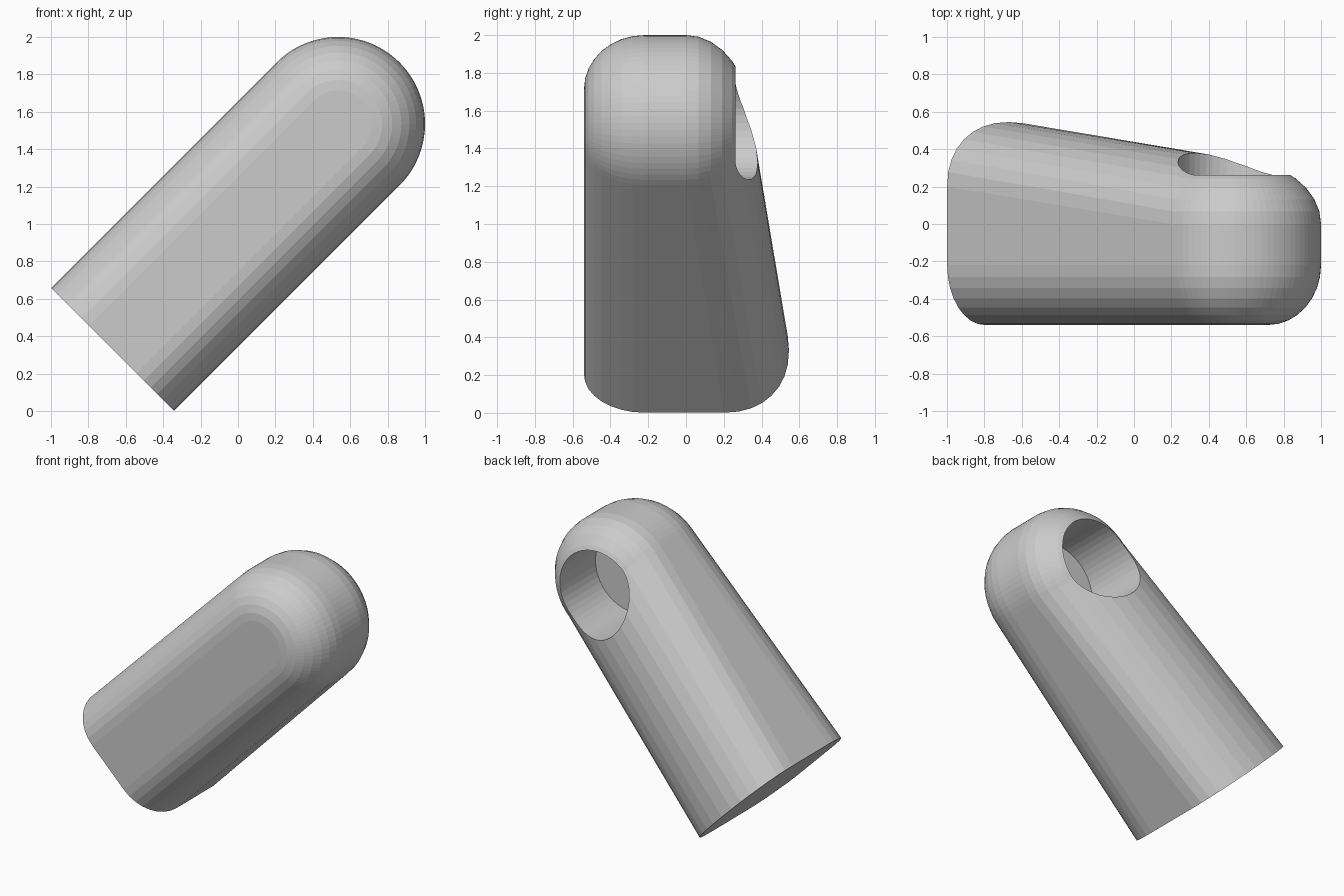
import bpy, bmesh
from math import sin, cos, pi, radians
from mathutils import Vector

if "Cube" in bpy.data.objects:
    bpy.data.objects.remove(bpy.data.objects["Cube"])

R = 0.465                                # half width across the bar
BASE = Vector((-0.67, 0, 0.33))          # middle of the flat cut end
HEAD = Vector((0.535, 0, 1.535))         # middle of the round end
ALONG = Vector((1, 0, 1)).normalized()
ACROSS = Vector((-1, 0, 1)).normalized()
SEG, ARC = 8, 40


def half_profile(side_y, back_y, power):
    """Half cross-section (width, y) from front middle to back middle."""
    flat, front, front_y = 0.18, 0.32, -0.54
    pts = [(0, front_y)]
    for i in range(SEG + 1):             # rounded front corner
        a = pi / 2 * i / SEG
        pts.append((flat + (R - flat) * sin(a), front_y + front * (1 - cos(a))))
    for i in range(SEG + 1):             # domed back
        a = pi / 2 * i / SEG
        w = R * cos(a) ** (2 / power) if i < SEG else 0
        pts.append((w, side_y + (back_y - side_y) * sin(a) ** (2 / power)))
    return pts


base_half = half_profile(0.2, 0.545, 2.2)
head_half = half_profile(0.0, 0.345, 2.0)

bm = bmesh.new()


def row(origin, half, direction):
    return [bm.verts.new(origin + direction * w + Vector((0, y, 0))) for w, y in half]


def bridge(a, b):
    for i in range(len(a) - 1):
        bm.faces.new((a[i], a[i + 1], b[i + 1], b[i]))


# Tapering bar, two mirrored sides
left, right = row(BASE, base_half, ACROSS), row(BASE, base_half, -ACROSS)
bridge(left, row(HEAD, head_half, ACROSS))
bridge(right, row(HEAD, head_half, -ACROSS))
bm.faces.new(left + right[-2:0:-1])

# Round end: head profile swept half a turn
sweep = [row(HEAD, head_half, ACROSS * cos(pi * i / ARC) + ALONG * sin(pi * i / ARC))
         for i in range(ARC + 1)]
for a, b in zip(sweep, sweep[1:]):
    bridge(a, b)

bmesh.ops.remove_doubles(bm, verts=bm.verts, dist=1e-4)
bmesh.ops.dissolve_degenerate(bm, edges=bm.edges, dist=1e-4)
bmesh.ops.recalc_face_normals(bm, faces=bm.faces)
mesh = bpy.data.meshes.new("rounded_bar")
bm.to_mesh(mesh)
bm.free()
bar = bpy.data.objects.new("rounded_bar", mesh)
bpy.context.collection.objects.link(bar)

# Blind round socket from the back
floor_y, top_y = -0.15, 0.8
bpy.ops.mesh.primitive_cylinder_add(vertices=48, radius=0.3, depth=top_y - floor_y,
                                    location=(HEAD.x, (top_y + floor_y) / 2, HEAD.z),
                                    rotation=(radians(90), 0, 0))
cutter = bpy.context.object
cutter.name = "socket_cutter"
cutter.hide_render = True
cut = bar.modifiers.new("socket", 'BOOLEAN')
cut.operation, cut.solver, cut.object = 'DIFFERENCE', 'EXACT', cutter
bpy.context.view_layer.objects.active = bar
bpy.ops.object.modifier_apply(modifier=cut.name)
bpy.data.objects.remove(cutter)
